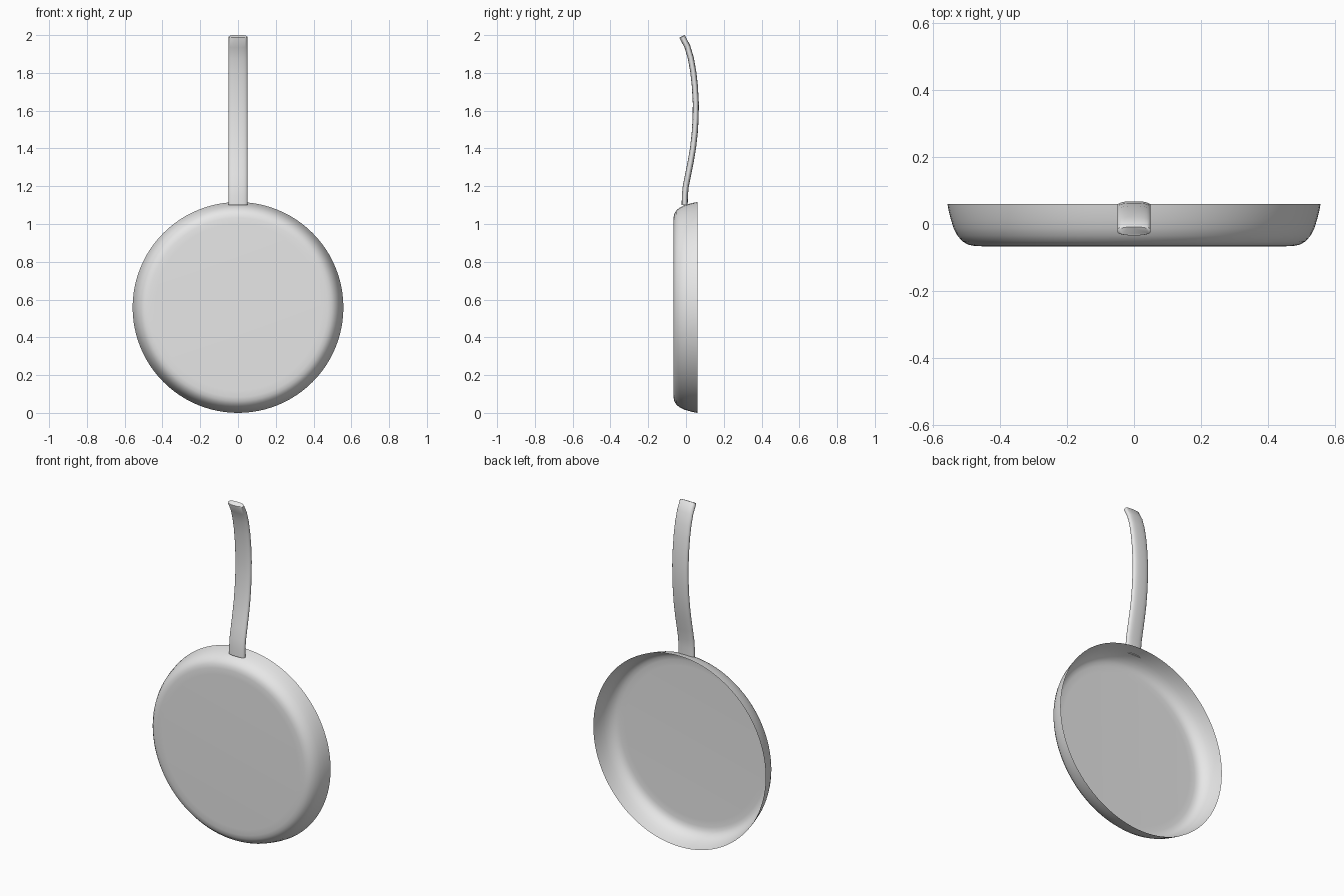
import bpy, bmesh, math
from mathutils import Vector

cube = bpy.data.objects.get("Cube")
if cube:
    bpy.data.objects.remove(cube, do_unlink=True)

metal = bpy.data.materials.new("grey metal")
metal.use_nodes = True
GREY = (0.8, 0.8, 0.8, 1)
metal.diffuse_color = GREY
metal.node_tree.nodes["Principled BSDF"].inputs["Base Color"].default_value = GREY


def finish(bm, name):
    mesh = bpy.data.meshes.new(name)
    bm.to_mesh(mesh)
    bm.free()
    obj = bpy.data.objects.new(name, mesh)
    bpy.context.collection.objects.link(obj)
    mesh.materials.append(metal)
    bpy.ops.object.select_all(action='DESELECT')
    obj.select_set(True)
    bpy.context.view_layer.objects.active = obj
    bpy.ops.object.shade_smooth_by_angle(angle=math.radians(40))
    return obj


# Pan body: thin dish profile (radius, y) turned about the y axis
CENTRE = 0.558
profile = [(0, -0.067), (0.44, -0.067), (0.475, -0.066), (0.496, -0.062),
           (0.513, -0.052), (0.528, -0.035), (0.54, -0.012),
           (0.548, 0.015), (0.554, 0.038), (0.558, 0.06)]
SIDES = 96
bm = bmesh.new()
hub = bm.verts.new((0, profile[0][1], CENTRE))
rings = []
for r, y in profile[1:]:
    rings.append([bm.verts.new((r * math.cos(a), y, CENTRE + r * math.sin(a)))
                  for a in (math.tau * i / SIDES for i in range(SIDES))])
for i in range(SIDES):
    j = (i + 1) % SIDES
    bm.faces.new((hub, rings[0][i], rings[0][j]))
    for inner, outer in zip(rings, rings[1:]):
        bm.faces.new((inner[i], outer[i], outer[j], inner[j]))
finish(bm, "pan_body")

# Handle: flat rounded section swept along a gentle S curve (y, z)
path = [(-0.007, 1.1), (-0.006, 1.15), (-0.001, 1.2), (0.011, 1.26),
        (0.025, 1.33), (0.037, 1.4), (0.046, 1.48), (0.051, 1.56),
        (0.052, 1.64), (0.047, 1.73), (0.038, 1.81), (0.025, 1.88),
        (0.007, 1.94), (-0.02, 1.991)]
points = [Vector((0, y, z)) for y, z in path]
STEPS = 24


def rounded(value, power=0.75):
    return math.copysign(abs(value) ** power, value)


def section(bm, centre, tangent, scale=1.0):
    normal = Vector((0, tangent.z, -tangent.y))
    ring = []
    for i in range(STEPS):
        a = math.tau * i / STEPS
        offset = Vector((0.05 * rounded(math.cos(a)), 0, 0))
        offset += normal * 0.016 * rounded(math.sin(a))
        ring.append(bm.verts.new(centre + offset * scale))
    return ring


bm = bmesh.new()
rings = []
last = len(points) - 1
for k, p in enumerate(points):
    tangent = (points[min(k + 1, last)] - points[max(k - 1, 0)]).normalized()
    rings.append(section(bm, p, tangent))
# Softened tip
rings.append(section(bm, points[-1] + tangent * 0.003, tangent, 0.9))
for a, b in zip(rings, rings[1:]):
    for i in range(STEPS):
        j = (i + 1) % STEPS
        bm.faces.new((a[i], a[j], b[j], b[i]))
bm.faces.new(rings[0])
bm.faces.new(rings[-1])
bmesh.ops.recalc_face_normals(bm, faces=bm.faces)
finish(bm, "handle")
